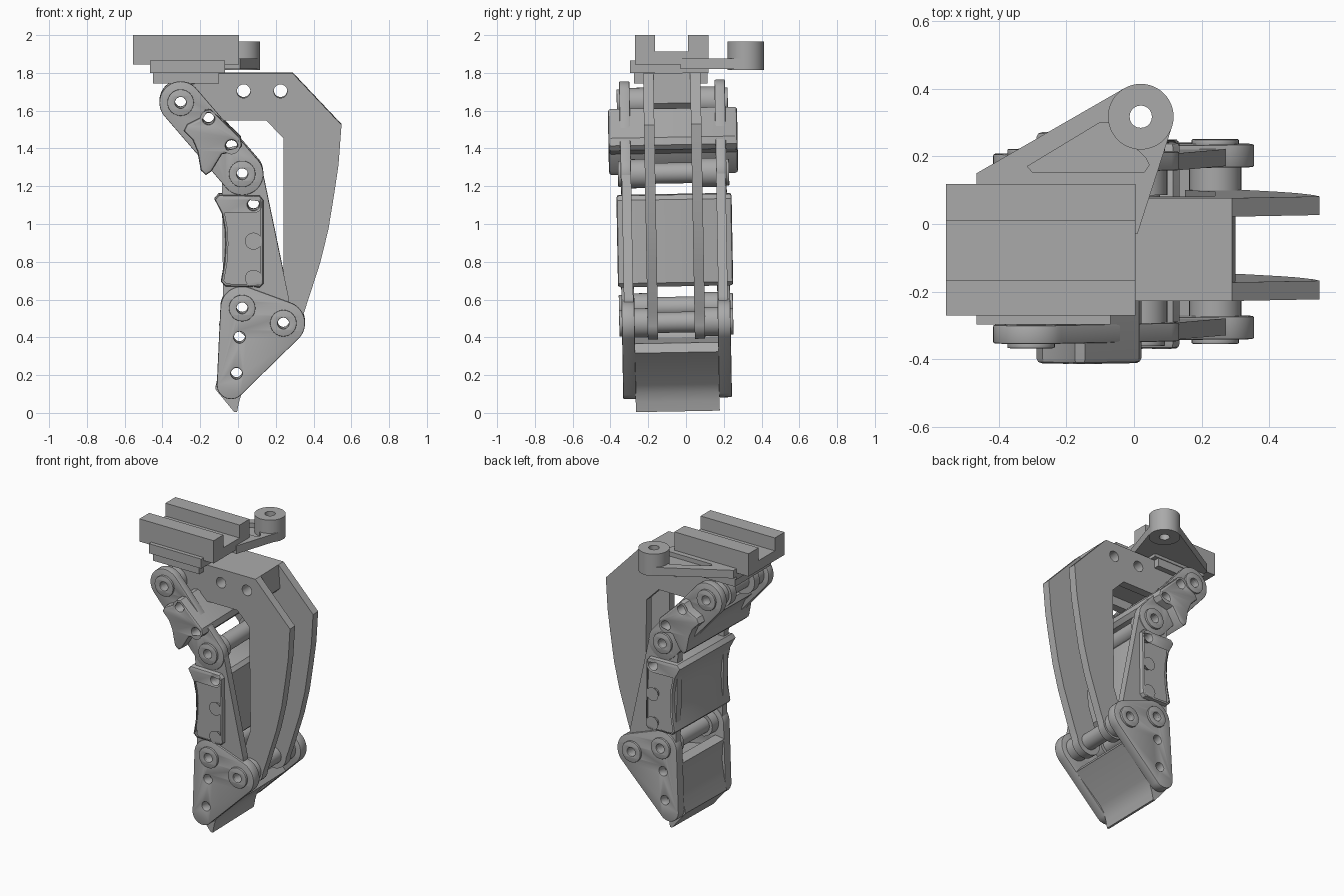
import bpy, bmesh
from math import cos, sin, radians
from mathutils import Matrix, Vector
from mathutils.geometry import convex_hull_2d

cube = bpy.data.objects.get("Cube")
if cube:
    bpy.data.objects.remove(cube, do_unlink=True)

grey = bpy.data.materials.new("machined grey")
grey.use_nodes = True
GREY = (0.4, 0.4, 0.4, 1)
grey.diffuse_color = GREY
grey.node_tree.nodes["Principled BSDF"].inputs["Base Color"].default_value = GREY

# Profile directions, and the slight lean of the finger under its mount
FLAT = Matrix.Identity(4)
SIDE = Matrix.Rotation(radians(90), 4, 'X')
ALONG_X = Matrix(((0, 0, 1, 0), (1, 0, 0, 0), (0, 1, 0, 0), (0, 0, 0, 1)))
LEAN = Matrix.Translation((0, -0.043, 0)) @ Matrix.Rotation(0.018, 4, 'X')
parts = []


def arc(x, y, r, start=0, end=360, n=32):
    """Points on an arc; a full circle leaves out the repeated point."""
    steps = n if end - start == 360 else n - 1
    return [(x + r * cos(radians(start + (end - start) * i / steps)),
             y + r * sin(radians(start + (end - start) * i / steps))) for i in range(n)]


def hull(*circles):
    """Belt-shaped outline around circles given as (x, y, radius)."""
    pts = [Vector(p) for c in circles for p in (arc(*c, n=48) if c[2] else [c[:2]])]
    return [tuple(pts[i]) for i in convex_hull_2d(pts)]


def extrude(name, outline, low, high, holes=(), axis=FLAT, place=FLAT, bevel=0):
    """Extrude a filled outline with holes between two depths."""
    curve = bpy.data.curves.new(name, 'CURVE')
    curve.dimensions = '2D'
    curve.fill_mode = 'BOTH'
    curve.extrude = (high - low) / 2 - bevel
    curve.bevel_depth = bevel
    curve.bevel_resolution = 1
    curve.offset = -bevel
    for loop in [outline, *holes]:
        spline = curve.splines.new('POLY')
        spline.points.add(len(loop) - 1)
        for point, (x, y) in zip(spline.points, loop):
            point.co = (x, y, 0, 1)
        spline.use_cyclic_u = True
    temp = bpy.data.objects.new(name + " outline", curve)
    bpy.context.collection.objects.link(temp)
    graph = bpy.context.evaluated_depsgraph_get()
    mesh = bpy.data.meshes.new_from_object(temp.evaluated_get(graph))
    bpy.data.objects.remove(temp, do_unlink=True)
    mesh.transform(place @ axis @ Matrix.Translation((0, 0, (low + high) / 2)))
    bm = bmesh.new()
    bm.from_mesh(mesh)
    bmesh.ops.remove_doubles(bm, verts=bm.verts, dist=0.0001)
    bmesh.ops.recalc_face_normals(bm, faces=bm.faces)
    bm.to_mesh(mesh)
    bm.free()
    mesh.materials.clear()
    mesh.materials.append(grey)
    ob = bpy.data.objects.new(name, mesh)
    bpy.context.collection.objects.link(ob)
    parts.append(ob)


def across(name, outline, half, holes=(), bevel=0):
    """Finger part running through the full width."""
    extrude(name, outline, -half, half, holes, SIDE, LEAN, bevel)


def pair(name, outline, inner, outer, holes=(), bevel=0):
    """Matching finger plates at the front and the back."""
    extrude(name + "_front", outline, inner, outer, holes, SIDE, LEAN, bevel)
    extrude(name + "_back", outline, -outer, -inner, holes, SIDE, LEAN, bevel)


def bores(points, r=0.03):
    return [arc(x, z, r, n=20) for x, z in points]


def box(name, x0, x1, y0, y1, z0, z1):
    extrude(name, [(x0, y0), (x1, y0), (x1, y1), (x0, y1)], z0, z1)


# Joint positions
SHOULDER, KNUCKLE = (-0.304, 1.648), (0.022, 1.27)
TIP_JOINT, DRIVE = (0.022, 0.56), (0.24, 0.48)

# Mounting rail, flanges and bracket arm
extrude("mount_rail", [(-0.27, 1.845), (0.118, 1.845), (0.118, 2), (0.01, 2), (0.01, 1.912),
                       (-0.165, 1.912), (-0.165, 2), (-0.27, 2)], -0.555, 0.005, axis=ALONG_X)
box("mount_flange", -0.465, -0.07, -0.297, 0.12, 1.80, 1.865)
box("mount_foot", -0.45, -0.1, -0.275, 0.115, 1.745, 1.805)
HUB = (0.02, 0.317)
arm = hull((-0.465, -0.03, 0), (-0.465, 0.15, 0), (*HUB, 0.097), (0.01, -0.03, 0))
pocket = [(-0.315, 0.17), (-0.1, 0.3), (-0.075, 0.3), (0.035, 0.195), (0.045, 0.175),
          (0.03, 0.153), (-0.3, 0.153)]
hub_bore = bores([HUB], 0.033)
extrude("arm_floor", arm, 1.82, 1.845, hub_bore)
extrude("arm_rim", arm, 1.845, 1.875, hub_bore + [pocket])
extrude("arm_hub", arc(*HUB, 0.097, n=48), 1.815, 1.965, hub_bore)

# Curved frame plates with the spacer block between them
FRAME_BORES = [(0.03, 1.706), (0.225, 1.706)]
frame = ([(-0.1, 1.75), (-0.1, 1.8), (0.29, 1.8), (0.548, 1.527), (0.532, 1.315), (0.51, 1.167),
          (0.479, 0.976), (0.436, 0.8), (0.35, 0.535)]
         + arc(*DRIVE, 0.09, 0, -180, 16)
         + [(0.24, 0.75), (0.24, 1.458), (0.15, 1.55), (-0.1, 1.55), (-0.13, 1.61)]
         + arc(*SHOULDER, 0.095, -70, -270, 16))
pair("frame_plate", frame, 0.097, 0.152,
     bores(FRAME_BORES, 0.036) + bores([SHOULDER, DRIVE]))
across("frame_spacer", [(-0.2, 1.75), (-0.1, 1.75), (-0.1, 1.8), (0.29, 1.8), (0.3, 1.64),
                        (0.27, 1.61), (-0.2, 1.61)], 0.1, bores(FRAME_BORES, 0.036))

# Upper link plates and pad
PAD1_BORES = bores([(-0.156, 1.564), (-0.034, 1.42)])
pair("upper_link", hull((*SHOULDER, 0.112), (*KNUCKLE, 0.112)), 0.225, 0.28,
     PAD1_BORES + bores([SHOULDER, KNUCKLE]), 0.005)
across("upper_pad", [(-0.288, 1.5), (-0.27, 1.535), (-0.2, 1.57), (-0.175, 1.61), (-0.145, 1.615),
                     (0.015, 1.46), (0.022, 1.42), (0, 1.395), (-0.085, 1.375), (-0.14, 1.285),
                     (-0.17, 1.265), (-0.197, 1.29), (-0.215, 1.39), (-0.24, 1.45)],
       0.342, PAD1_BORES, 0.015)

# Middle link plates and pad
PAD2_BORES = bores([(0.082, 1.108), (0.082, 0.915), (0.082, 0.718)])
pair("middle_link", hull((*KNUCKLE, 0.108), (*TIP_JOINT, 0.1), (0.19, 0.6, 0.08)), 0.225, 0.275,
     PAD2_BORES + bores([KNUCKLE, TIP_JOINT]))
across("middle_pad", [(-0.124, 1.135), (-0.1, 1.16), (0.115, 1.155), (0.135, 1.13), (0.135, 0.69),
                      (0.115, 0.67), (-0.065, 0.675), (-0.09, 0.7), (-0.072, 0.8), (-0.066, 0.9),
                      (-0.07, 0.98), (-0.085, 1.06)], 0.305, PAD2_BORES, 0.015)

# Fingertip plates and core
TIP_BORES = bores([(0.008, 0.405), (-0.008, 0.214)])
pair("tip_plate", hull((*TIP_JOINT, 0.115), (*DRIVE, 0.115), (-0.037, 0.153, 0.075)),
     0.22, 0.288, TIP_BORES + bores([TIP_JOINT, DRIVE]), 0.006)
across("tip_core", [(-0.1, 0.47), (-0.085, 0.42), (-0.085, 0.32), (-0.1, 0.22), (-0.12, 0.13),
                    (-0.02, 0.008), (-0.005, 0.008), (0.005, 0.06), (0.02, 0.11), (0.05, 0.15),
                    (0.24, 0.32), (0.2, 0.37), (0.05, 0.4), (-0.03, 0.48)], 0.222, TIP_BORES)

# Hollow pins, bushings and washers at every joint
for label, joint, outer in (("shoulder", SHOULDER, 0.28), ("knuckle", KNUCKLE, 0.28),
                            ("tip_joint", TIP_JOINT, 0.288), ("drive", DRIVE, 0.288)):
    bore = bores([joint])
    across(label + "_pin", arc(*joint, 0.055), outer - 0.01, bore)
    pair(label + "_bushing", arc(*joint, 0.077), 0.152, 0.226, bore)
    pair(label + "_washer", arc(*joint, 0.07), outer - 0.005, outer + 0.014, bore, 0.003)

# Smooth the curved sides, keep the machined edges sharp
bpy.ops.object.select_all(action='DESELECT')
for ob in parts:
    ob.select_set(True)
bpy.context.view_layer.objects.active = parts[0]
bpy.ops.object.shade_smooth_by_angle(angle=radians(30))
